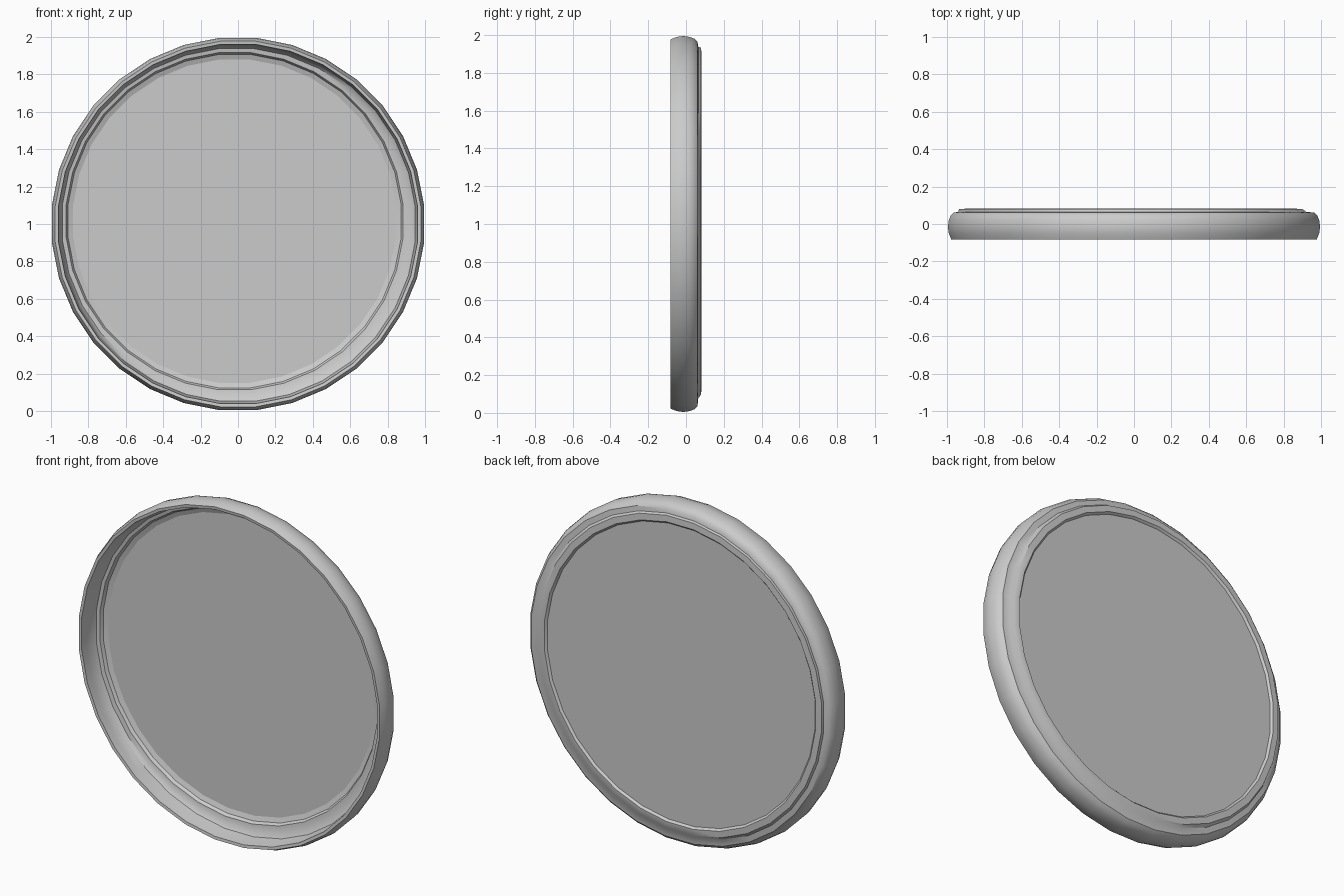
import bpy, math

if "Cube" in bpy.data.objects:
    bpy.data.objects.remove(bpy.data.objects["Cube"])

SEG = 32
OFF_X, OFF_Z = -0.018, 0.015   # the inner ring sits slightly off-centre


def lathe(name, profile, closed):
    """Spin (radius, y, offset weight) points about the y axis through z = 1."""
    verts, faces = [], []
    n = len(profile)
    for i in range(SEG):
        a = 2 * math.pi * (i + 0.5) / SEG
        for r, y, w in profile:
            verts.append((r * math.cos(a) + OFF_X * w, y,
                          1 + r * math.sin(a) + OFF_Z * w))
    for i in range(SEG):
        k = (i + 1) % SEG
        for j in range(n if closed else n - 1):
            m = (j + 1) % n
            faces.append((i * n + j, i * n + m, k * n + m, k * n + j))
    if not closed:
        # flat end caps
        faces.append([i * n for i in range(SEG)])
        faces.append([i * n + n - 1 for i in reversed(range(SEG))])
    mesh = bpy.data.meshes.new(name)
    mesh.from_pydata(verts, [], faces)
    ob = bpy.data.objects.new(name, mesh)
    bpy.context.collection.objects.link(ob)
    bpy.ops.object.select_all(action='DESELECT')
    bpy.context.view_layer.objects.active = ob
    ob.select_set(True)
    bpy.ops.object.mode_set(mode='EDIT')
    bpy.ops.mesh.select_all(action='SELECT')
    bpy.ops.mesh.normals_make_consistent(inside=False)
    bpy.ops.object.mode_set(mode='OBJECT')
    bpy.ops.object.shade_smooth_by_angle(angle=math.radians(35))
    return ob


# Rounded rim: thin front lip, bulging side, stepped back, stepped inner wall
lathe("rim", [
    (0.965, -0.08, 0), (0.982, -0.082, 0), (0.995, -0.05, 0), (1.0, -0.015, 0),
    (0.995, 0.02, 0), (0.985, 0.045, 0), (0.968, 0.061, 0),
    (0.935, 0.065, 0.5), (0.922, 0.08, 1), (0.885, 0.082, 1), (0.872, 0.068, 1),
    (0.868, 0.058, 1), (0.895, 0.048, 1), (0.905, 0.03, 1), (0.935, 0.026, 0.5),
    (0.952, 0.01, 0), (0.96, -0.04, 0)], True)

# Thin round panel set into the back of the rim
lathe("panel", [(0.88, 0.058, 1), (0.88, 0.07, 1)], False)
